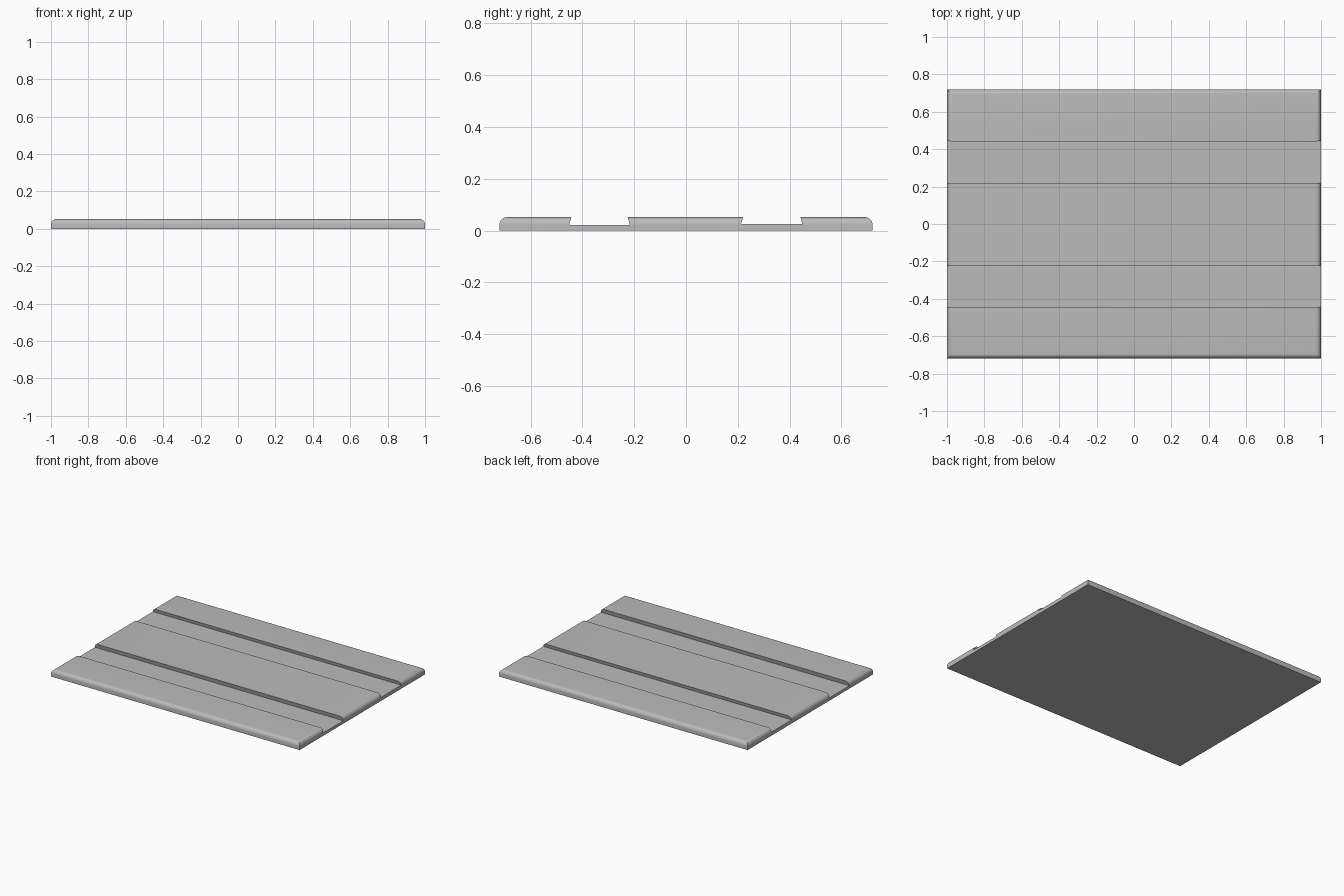
import bpy
import bmesh
import math

cube = bpy.data.objects.get("Cube")
if cube:
    bpy.data.objects.remove(cube, do_unlink=True)

HALF_X, HALF_Y, HEIGHT, ROUND = 1.0, 0.72, 0.052, 0.029

grey = bpy.data.materials.new("plain grey")
grey.use_nodes = True
colour = (0.5, 0.5, 0.5, 1)
grey.diffuse_color = colour
grey.node_tree.nodes["Principled BSDF"].inputs["Base Color"].default_value = colour


def prism(name, profile, half_length):
    """Extrude a (y, z) profile along x, centred on x = 0."""
    bm = bmesh.new()
    face = bm.faces.new([bm.verts.new((-half_length, y, z)) for y, z in profile])
    out = bmesh.ops.extrude_face_region(bm, geom=[face])
    verts = [v for v in out["geom"] if isinstance(v, bmesh.types.BMVert)]
    bmesh.ops.translate(bm, verts=verts, vec=(2 * half_length, 0, 0))
    bmesh.ops.recalc_face_normals(bm, faces=bm.faces)
    mesh = bpy.data.meshes.new(name)
    bm.to_mesh(mesh)
    bm.free()
    obj = bpy.data.objects.new(name, mesh)
    bpy.context.collection.objects.link(obj)
    return obj


# Flat plate with a rounded upper rim
plate = prism("grooved_plate", [(-HALF_Y, 0), (HALF_Y, 0), (HALF_Y, HEIGHT), (-HALF_Y, HEIGHT)], HALF_X)
plate.data.materials.append(grey)
bm = bmesh.new()
bm.from_mesh(plate.data)
rim = [e for e in bm.edges if all(v.co.z > HEIGHT / 2 for v in e.verts)]
bmesh.ops.bevel(bm, geom=rim, offset=ROUND, offset_type='OFFSET', segments=8,
                profile=0.5, affect='EDGES', clamp_overlap=False)
bm.to_mesh(plate.data)
bm.free()

# Two undercut grooves: centre, half width at top, half width at floor, floor height
for name, mid, top, low, floor in [("front_groove_cutter", -0.334, 0.109, 0.117, 0.021),
                                   ("back_groove_cutter", 0.331, 0.111, 0.118, 0.026)]:
    lift = 0.02
    over = top - (low - top) * lift / (HEIGHT - floor)
    cutter = prism(name, [(mid - low, floor), (mid + low, floor),
                          (mid + over, HEIGHT + lift), (mid - over, HEIGHT + lift)], HALF_X + 0.1)
    cutter.hide_render = True
    mod = plate.modifiers.new(name, 'BOOLEAN')
    mod.operation = 'DIFFERENCE'
    mod.solver = 'EXACT'
    mod.object = cutter
    bpy.context.view_layer.objects.active = plate
    bpy.ops.object.modifier_apply(modifier=mod.name)
    bpy.data.objects.remove(cutter, do_unlink=True)

# Smooth the rim, keep the groove edges sharp
bpy.ops.object.select_all(action='DESELECT')
plate.select_set(True)
bpy.context.view_layer.objects.active = plate
bpy.ops.object.shade_smooth_by_angle(angle=math.radians(30))
